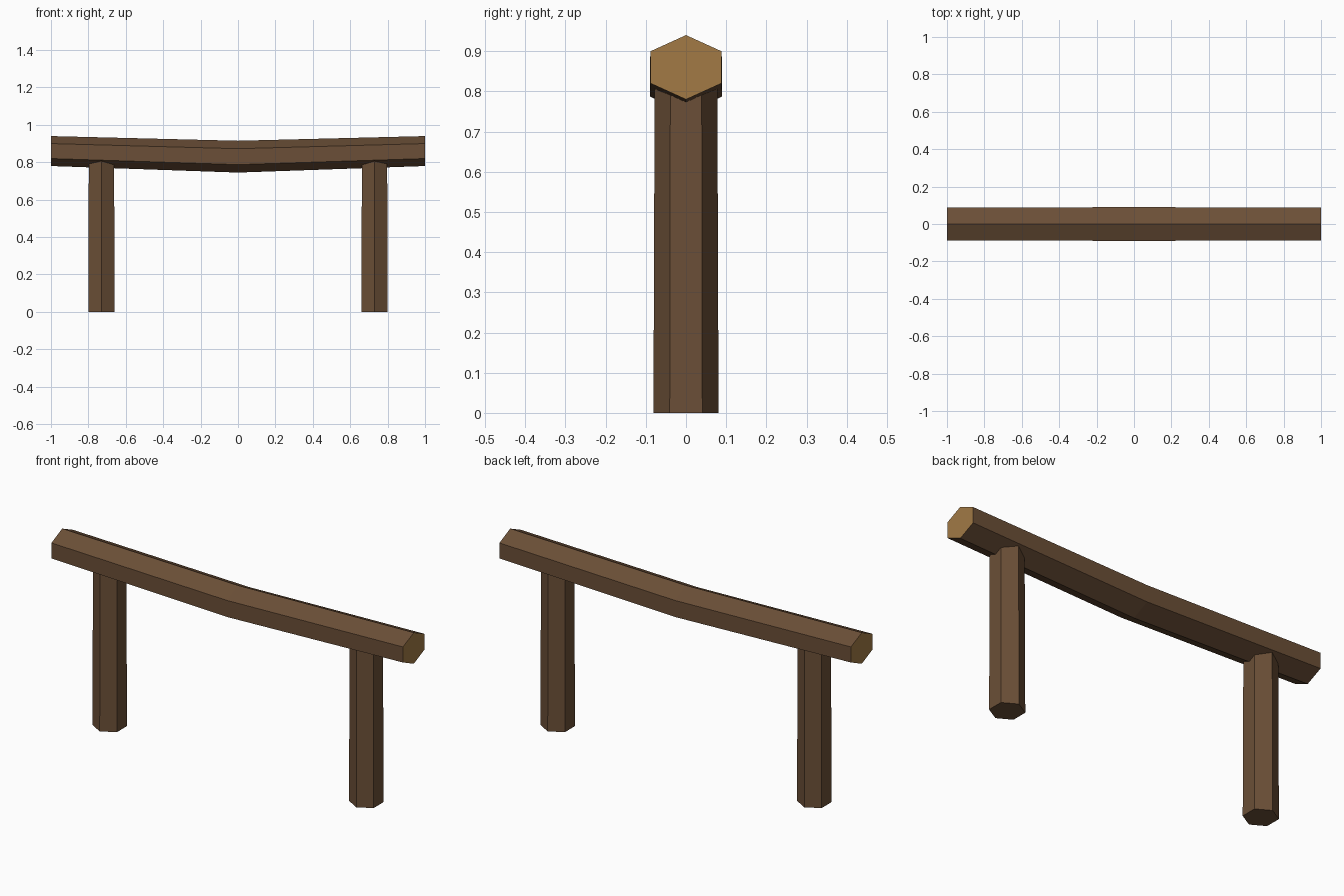
import bpy, bmesh
from math import sin, cos, pi
from mathutils import Vector

cube = bpy.data.objects.get("Cube")
if cube:
    bpy.data.objects.remove(cube, do_unlink=True)


def make_material(name, rgb):
    mat = bpy.data.materials.new(name)
    mat.use_nodes = True
    mat.diffuse_color = (*rgb, 1)
    mat.node_tree.nodes["Principled BSDF"].inputs["Base Color"].default_value = (*rgb, 1)
    return mat


bark = make_material("dark brown wood", (0.147, 0.078, 0.038))
cut_wood = make_material("light cut wood", (0.36, 0.195, 0.06))


def hexagon(centre, u, v):
    """Six points around a centre; u and v are the half-axis vectors."""
    return [Vector(centre) + Vector(u) * cos(k * pi / 3) + Vector(v) * sin(k * pi / 3)
            for k in range(6)]


def loft(name, rings, side_mat, cap_mat):
    """Skin a row of hexagons and close both ends."""
    bm = bmesh.new()
    loops = [[bm.verts.new(p) for p in ring] for ring in rings]
    for a, b in zip(loops, loops[1:]):
        for k in range(6):
            n = (k + 1) % 6
            bm.faces.new((a[k], a[n], b[n], b[k]))
    for loop in (loops[0], loops[-1]):
        bm.faces.new(loop).material_index = 1
    bmesh.ops.recalc_face_normals(bm, faces=bm.faces)
    mesh = bpy.data.meshes.new(name)
    bm.to_mesh(mesh)
    bm.free()
    mesh.materials.append(side_mat)
    mesh.materials.append(cap_mat)
    obj = bpy.data.objects.new(name, mesh)
    bpy.context.collection.objects.link(obj)
    return obj


# Sagging crossbeam: x, centre height, half height, half width
stations = [(-1, 0.86, 0.08, 0.088), (0, 0.83, 0.085, 0.09), (1, 0.86, 0.08, 0.088)]
beam = [hexagon((x, 0, z), (0, 0, h), (0, w / sin(pi / 3), 0)) for x, z, h, w in stations]
loft("crossbeam", beam, bark, cut_wood)

# Slightly tapered posts, a corner facing the front, tops sunk into the beam
for name, x in (("right_post", -0.73), ("left_post", 0.73)):
    rings = [hexagon((x, 0, z), (0, r, 0), (r, 0, 0)) for z, r in ((0, 0.081), (0.82, 0.078))]
    loft(name, rings, bark, bark)
